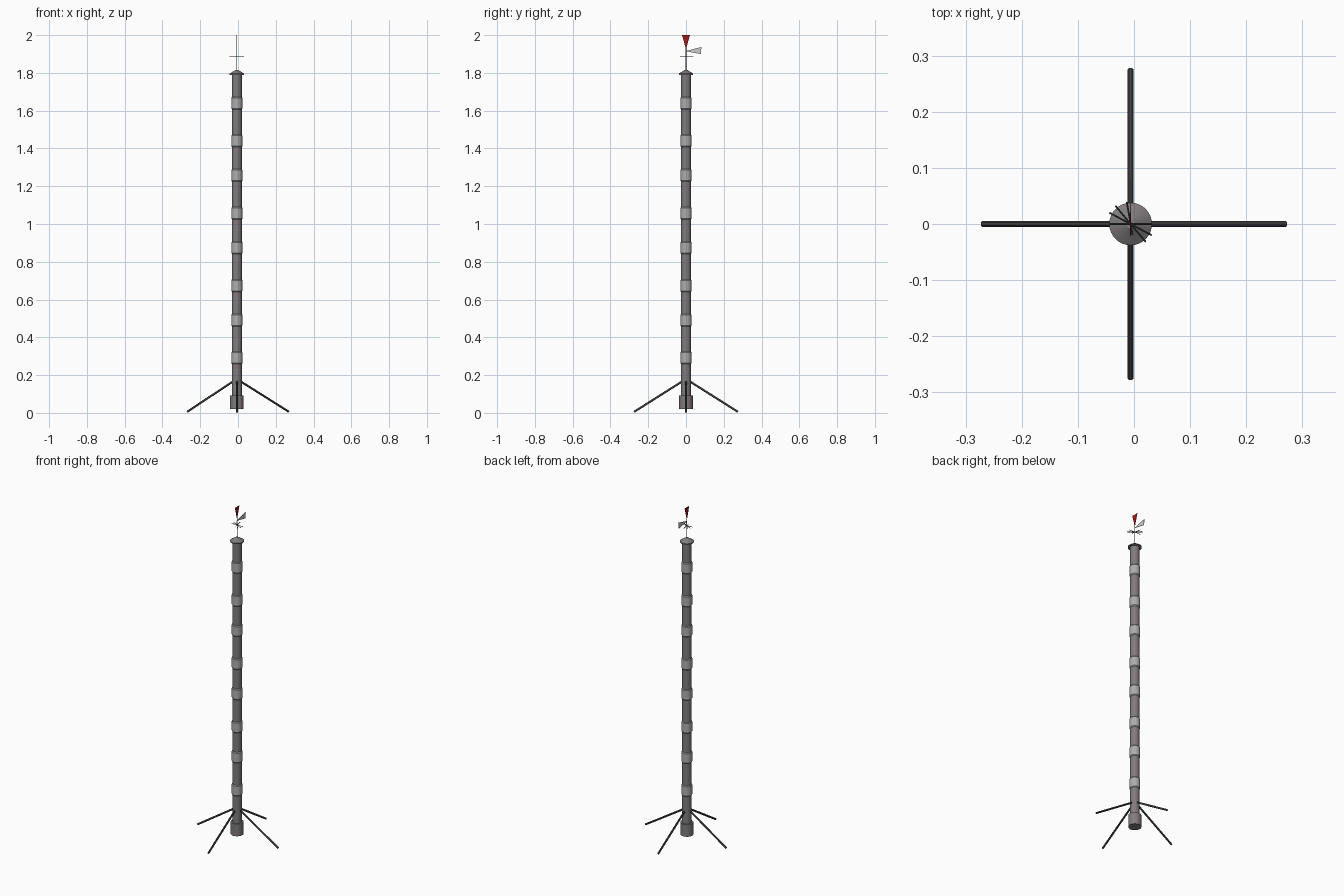
import bpy, bmesh, math
from mathutils import Vector

if "Cube" in bpy.data.objects:
    bpy.data.objects.remove(bpy.data.objects["Cube"])

CX, CY = -0.006, 0.0  # axis of the pole


def material(name, rgb):
    m = bpy.data.materials.new(name)
    m.diffuse_color = (*rgb, 1)
    m.use_nodes = True
    m.node_tree.nodes["Principled BSDF"].inputs["Base Color"].default_value = m.diffuse_color
    return m


POLE = material("pole_grey", (0.22, 0.2, 0.205))
BAND = material("band_grey", (0.42, 0.42, 0.42))
DARK = material("dark_metal", (0.05, 0.05, 0.055))
RED = material("red", (0.35, 0.01, 0.01))
PALE = material("pale_grey", (0.6, 0.6, 0.58))


def finish(name, bm, mat, smooth=True):
    bmesh.ops.recalc_face_normals(bm, faces=bm.faces)
    me = bpy.data.meshes.new(name)
    bm.to_mesh(me)
    bm.free()
    me.materials.append(mat)
    ob = bpy.data.objects.new(name, me)
    bpy.context.collection.objects.link(ob)
    if smooth:
        bpy.ops.object.select_all(action='DESELECT')
        ob.select_set(True)
        bpy.context.view_layer.objects.active = ob
        bpy.ops.object.shade_smooth_by_angle(angle=math.radians(30))
    return ob


def lathe(name, profile, mat, n=32):
    # profile of (radius, z) turned around the pole axis, ends capped
    bm = bmesh.new()
    rings = [[bm.verts.new((CX + r * math.cos(2 * math.pi * i / n),
                            CY + r * math.sin(2 * math.pi * i / n), z))
              for i in range(n)] for r, z in profile]
    for a, b in zip(rings, rings[1:]):
        for i in range(n):
            j = (i + 1) % n
            bm.faces.new((a[i], a[j], b[j], b[i]))
    bm.faces.new(rings[0])
    bm.faces.new(rings[-1])
    return finish(name, bm, mat)


def rod(name, p, q, r, mat, n=12):
    p, q = Vector(p), Vector(q)
    bm = bmesh.new()
    bmesh.ops.create_cone(bm, cap_ends=True, segments=n, radius1=r, radius2=r,
                          depth=(q - p).length)
    mat4 = (q - p).to_track_quat('Z', 'Y').to_matrix().to_4x4()
    mat4.translation = (p + q) / 2
    bm.transform(mat4)
    return finish(name, bm, mat)


def plate(name, points, mat, t=0.0015):
    # thin sheet in the y-z plane
    bm = bmesh.new()
    a = [bm.verts.new((CX - t / 2, CY + y, z)) for y, z in points]
    b = [bm.verts.new((CX + t / 2, CY + y, z)) for y, z in points]
    bm.faces.new(a)
    bm.faces.new(b)
    for i in range(len(a)):
        j = (i + 1) % len(a)
        bm.faces.new((a[i], a[j], b[j], b[i]))
    return finish(name, bm, mat, False)


# pole, foot and cap
lathe("pole", [(0.026, 0.03), (0.026, 1.80)], POLE)
lathe("foot", [(0.036, 0.02), (0.036, 0.093)], POLE)
lathe("cap", [(0.038, 1.79), (0.038, 1.796), (0.008, 1.815)], POLE)

# collars in pairs along the pole
for k in range(4):
    for side, z0 in (("lower", 0.291), ("upper", 0.491)):
        z = z0 + 0.383 * k
        lathe(f"collar_{side}_{k + 1}",
              [(0.026, z - 0.033), (0.0295, z - 0.028),
               (0.0295, z + 0.028), (0.026, z + 0.033)], BAND)

# four splayed legs
for name, foot in (("right_leg", (0.27, CY)), ("left_leg", (-0.27, CY)),
                   ("back_leg", (CX, 0.275)), ("front_leg", (CX, -0.275))):
    d = Vector((foot[0] - CX, foot[1] - CY, 0)).normalized()
    rod(name, (CX + d.x * 0.018, CY + d.y * 0.018, 0.168),
        (foot[0], foot[1], 0.0055), 0.0055, DARK)

# mast with compass spokes
rod("mast", (CX, CY, 1.80), (CX, CY, 1.94), 0.0017, DARK, 8)
for i, (deg, a, b) in enumerate(((0, 0.038, 0.038), (152, 0.043, 0.043),
                                 (130, 0.042, 0.042), (100, 0.04, 0.02))):
    c, s = math.cos(math.radians(deg)), math.sin(math.radians(deg))
    rod(f"spoke_{i + 1}", (CX + a * c, CY + a * s, 1.889),
        (CX - b * c, CY - b * s, 1.889), 0.0015, DARK, 8)

# wind vane and pennant
plate("vane", [(-0.004, 1.915), (0.078, 1.900), (0.082, 1.937)], PALE)
plate("pennant", [(0, 1.925), (0.021, 2.0), (-0.021, 2.0)], RED)
